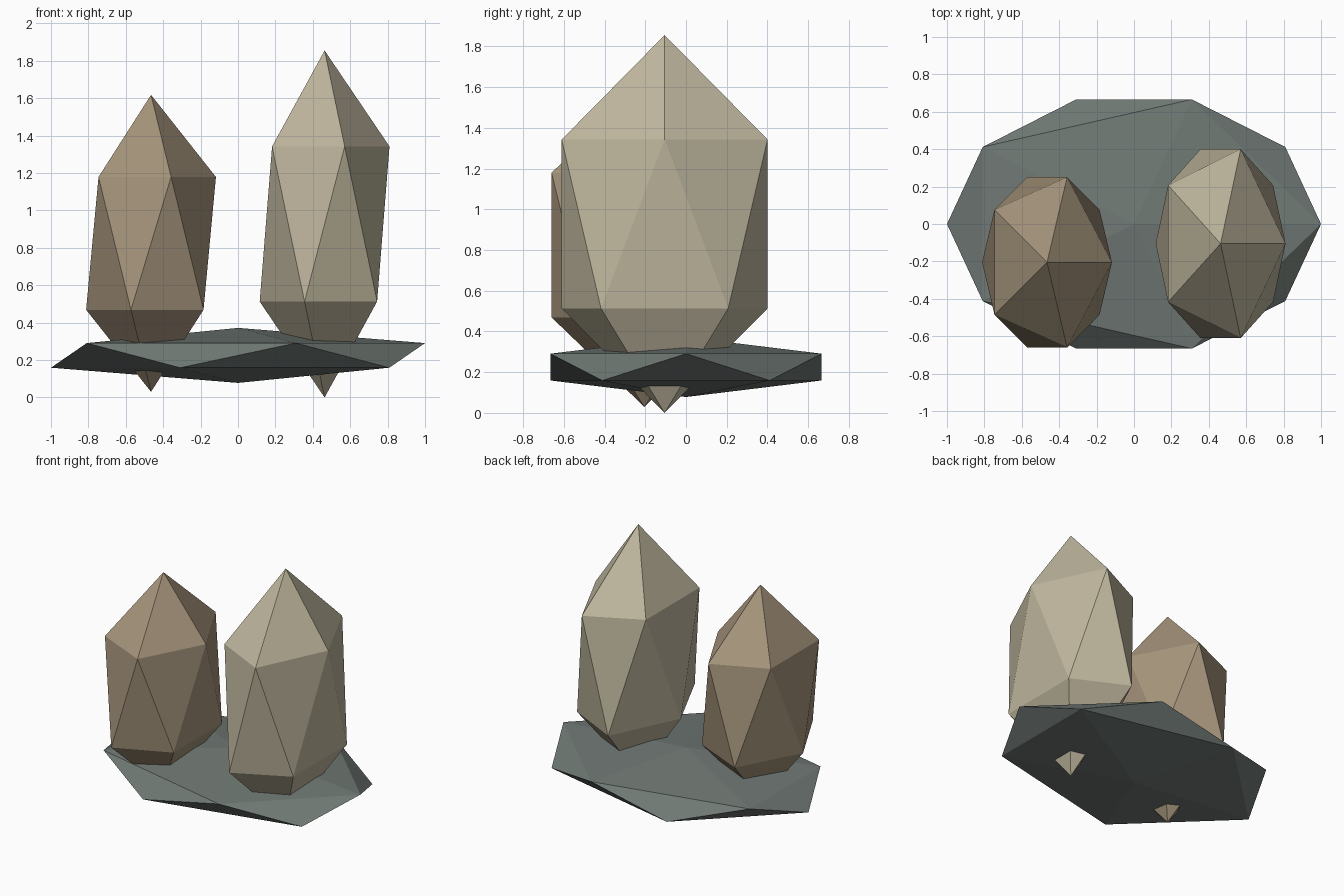
import bpy

if "Cube" in bpy.data.objects:
    bpy.data.objects.remove(bpy.data.objects["Cube"])


def rock(name, centre, radii, colour):
    # Flat-faced stretched icosahedron
    bpy.ops.mesh.primitive_ico_sphere_add(subdivisions=1, radius=1, location=centre)
    ob = bpy.context.object
    ob.name = name
    ob.scale = radii
    bpy.ops.object.transform_apply(location=False, rotation=False, scale=True)
    bpy.ops.object.shade_flat()
    mat = bpy.data.materials.new(name + "_colour")
    mat.diffuse_color = (*colour, 1)
    mat.use_nodes = True
    mat.node_tree.nodes["Principled BSDF"].inputs["Base Color"].default_value = mat.diffuse_color
    ob.data.materials.append(mat)


# Flat slab underneath
rock("base_slab", (0, 0, 0.225), (1.118, 0.783, 0.147), (0.16, 0.19, 0.175))

# Two upright stones whose lower tips pierce the slab
rock("short_stone", (-0.465, -0.205, 0.824), (0.388, 0.535, 0.794), (0.38, 0.30, 0.20))
rock("tall_stone", (0.463, -0.105, 0.9275), (0.388, 0.594, 0.9275), (0.52, 0.47, 0.34))
